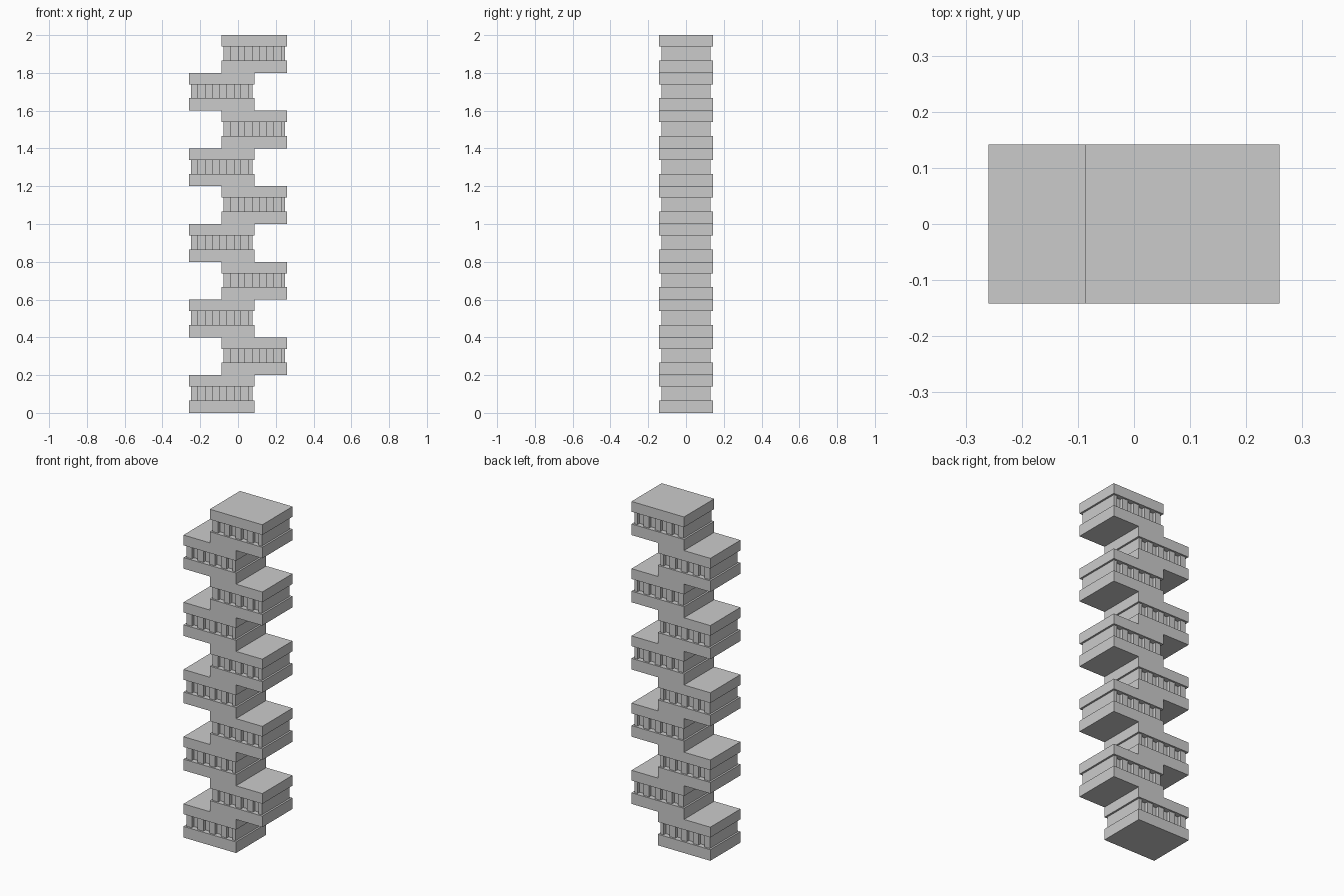
import bpy
import bmesh

cube = bpy.data.objects.get("Cube")
if cube:
    bpy.data.objects.remove(cube, do_unlink=True)

# One plain concrete colour for the whole tower
concrete = bpy.data.materials.new("concrete_grey")
concrete.use_nodes = True
colour = (0.6, 0.6, 0.6, 1)
concrete.diffuse_color = colour
concrete.node_tree.nodes["Principled BSDF"].inputs["Base Color"].default_value = colour

STOREYS = 10
STOREY_HEIGHT = 0.2
SHIFT = 0.0865                  # sideways offset of each storey
SLAB_X, SLAB_Y = 0.173, 0.142   # slab half sizes
CORE_X, CORE_Y = 0.162, 0.131   # recessed middle half sizes
LOW, HIGH = 0.066, 0.139        # heights of the middle band
RECESS = 0.02
WINDOW_WIDTH = 0.039
WINDOW_STARTS = [-0.126 + 0.0762 * i for i in range(4)]


def prism(name, outline, bottom, top):
    """Mesh made by extruding a plan outline upwards."""
    bm = bmesh.new()
    base = bm.faces.new([bm.verts.new((x, y, bottom)) for x, y in outline])
    sweep = bmesh.ops.extrude_face_region(bm, geom=[base], use_keep_orig=True)
    verts = [v for v in sweep["geom"] if isinstance(v, bmesh.types.BMVert)]
    bmesh.ops.translate(bm, verts=verts, vec=(0, 0, top - bottom))
    bmesh.ops.recalc_face_normals(bm, faces=bm.faces)
    mesh = bpy.data.meshes.new(name)
    bm.to_mesh(mesh)
    bm.free()
    mesh.materials.append(concrete)
    return mesh


def rectangle(half_x, half_y):
    return [(-half_x, -half_y), (half_x, -half_y), (half_x, half_y), (-half_x, half_y)]


# Plan of the middle band: window niches notched into the front and back
front = [(-CORE_X, -CORE_Y)]
for left in WINDOW_STARTS:
    right = left + WINDOW_WIDTH
    front += [(left, -CORE_Y), (left, RECESS - CORE_Y),
              (right, RECESS - CORE_Y), (right, -CORE_Y)]
front.append((CORE_X, -CORE_Y))
core_plan = front + [(x, -y) for x, y in reversed(front)]

parts = {
    "floor_slab": prism("floor_slab", rectangle(SLAB_X, SLAB_Y), 0, LOW),
    "window_band": prism("window_band", core_plan, LOW, HIGH),
    "roof_slab": prism("roof_slab", rectangle(SLAB_X, SLAB_Y), HIGH, STOREY_HEIGHT),
}

# Stack the storeys, stepping alternately to either side
for level in range(STOREYS):
    side = 1 if level % 2 else -1
    for name, mesh in parts.items():
        part = bpy.data.objects.new(f"{name}_{level + 1}", mesh)
        part.location = (side * SHIFT, 0, level * STOREY_HEIGHT)
        bpy.context.collection.objects.link(part)
